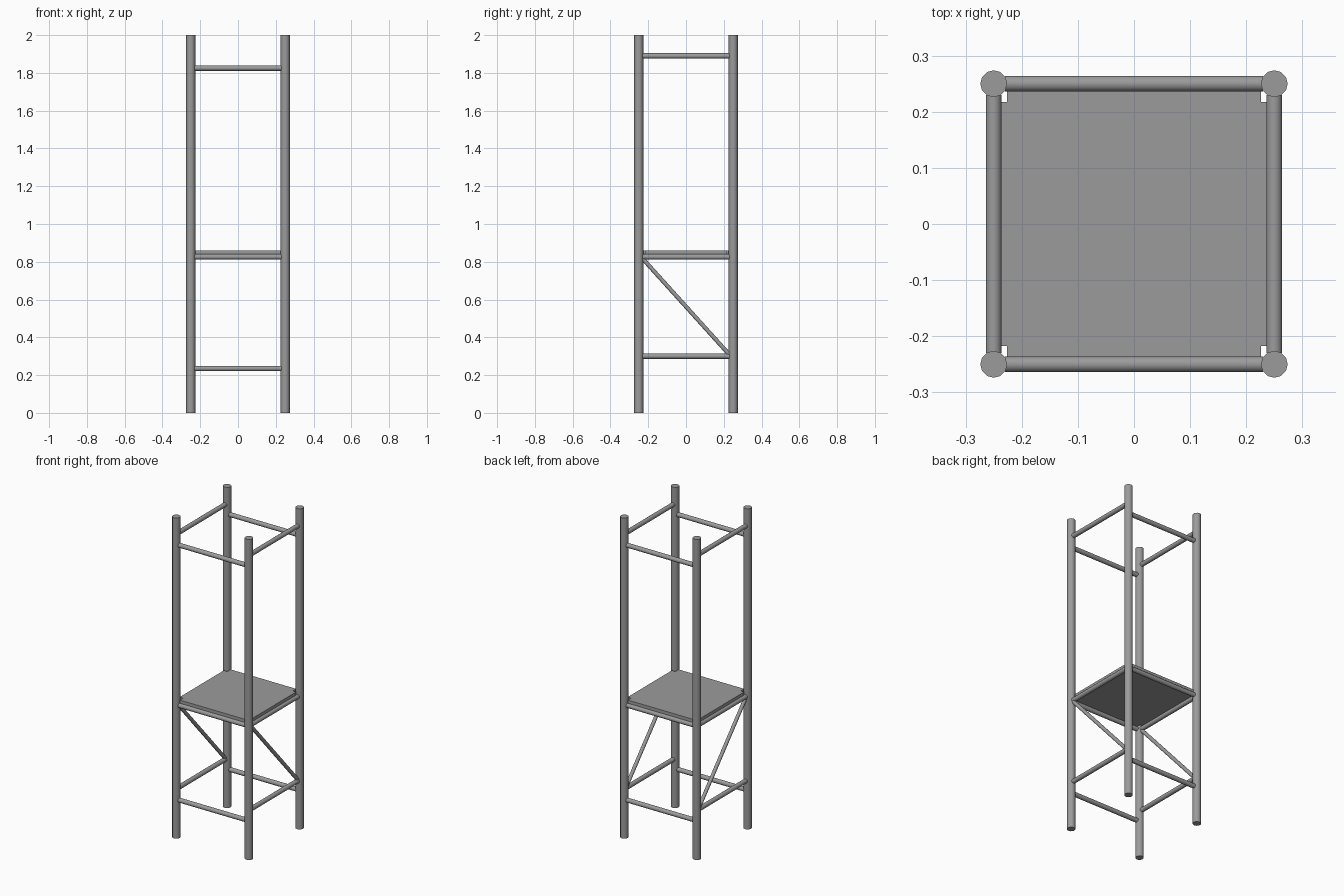
import bpy, bmesh, math
from mathutils import Vector

cube = bpy.data.objects.get("Cube")
if cube:
    bpy.data.objects.remove(cube, do_unlink=True)

# Single steel grey for the whole frame
GREY = (0.33, 0.33, 0.33, 1)
steel = bpy.data.materials.new("steel_grey")
steel.use_nodes = True
steel.diffuse_color = GREY
steel.node_tree.nodes["Principled BSDF"].inputs["Base Color"].default_value = GREY

HALF = 0.25    # post centre offset
REACH = 0.23   # tubes stop at the post surface


def tube(name, start, end, radius, sides=12):
    """Capped cylinder running between two points."""
    start, end = Vector(start), Vector(end)
    axis = end - start
    bpy.ops.mesh.primitive_cylinder_add(vertices=sides, radius=radius,
                                        depth=axis.length, location=(start + end) / 2)
    ob = bpy.context.object
    ob.name = name
    ob.rotation_euler = axis.to_track_quat('Z', 'Y').to_euler()
    ob.data.materials.append(steel)
    bpy.ops.object.shade_smooth_by_angle(angle=math.radians(40))
    return ob


# Corner posts
for side, sx in (("right", -1), ("left", 1)):
    for end, sy in (("front", -1), ("back", 1)):
        tube(f"{end}_{side}_post", (sx * HALF, sy * HALF, 0),
             (sx * HALF, sy * HALF, 2), 0.024)

# Horizontal rails: front/back and side rails sit at different heights
for level, z_front, z_side in (("lower", 0.235, 0.30), ("deck", 0.826, 0.826),
                               ("upper", 1.825, 1.89)):
    for end, s in (("front", -1), ("back", 1)):
        tube(f"{level}_{end}_rail", (-REACH, s * HALF, z_front),
             (REACH, s * HALF, z_front), 0.014, 16)
    for side, s in (("right", -1), ("left", 1)):
        tube(f"{level}_{side}_rail", (s * HALF, -REACH, z_side),
             (s * HALF, REACH, z_side), 0.014, 16)

# Diagonal braces on both sides
for side, s in (("right", -1), ("left", 1)):
    tube(f"{side}_brace", (s * HALF, -REACH, 0.817), (s * HALF, REACH, 0.308), 0.011, 16)

# Deck plate with corners notched around the posts
NX, NY = 0.226, 0.217
quarter = [(HALF, NY), (NX, NY), (NX, HALF)]
outline = (quarter + [(-x, y) for x, y in reversed(quarter)]
           + [(-x, -y) for x, y in quarter] + [(x, -y) for x, y in reversed(quarter)])
bm = bmesh.new()
base = bm.faces.new([bm.verts.new((x, y, 0.837)) for x, y in outline])
top = bmesh.ops.extrude_face_region(bm, geom=[base])["geom"]
bmesh.ops.translate(bm, vec=(0, 0, 0.023),
                    verts=[v for v in top if isinstance(v, bmesh.types.BMVert)])
bmesh.ops.recalc_face_normals(bm, faces=bm.faces)
mesh = bpy.data.meshes.new("deck_plate")
bm.to_mesh(mesh)
bm.free()
mesh.materials.append(steel)
bpy.context.collection.objects.link(bpy.data.objects.new("deck_plate", mesh))
